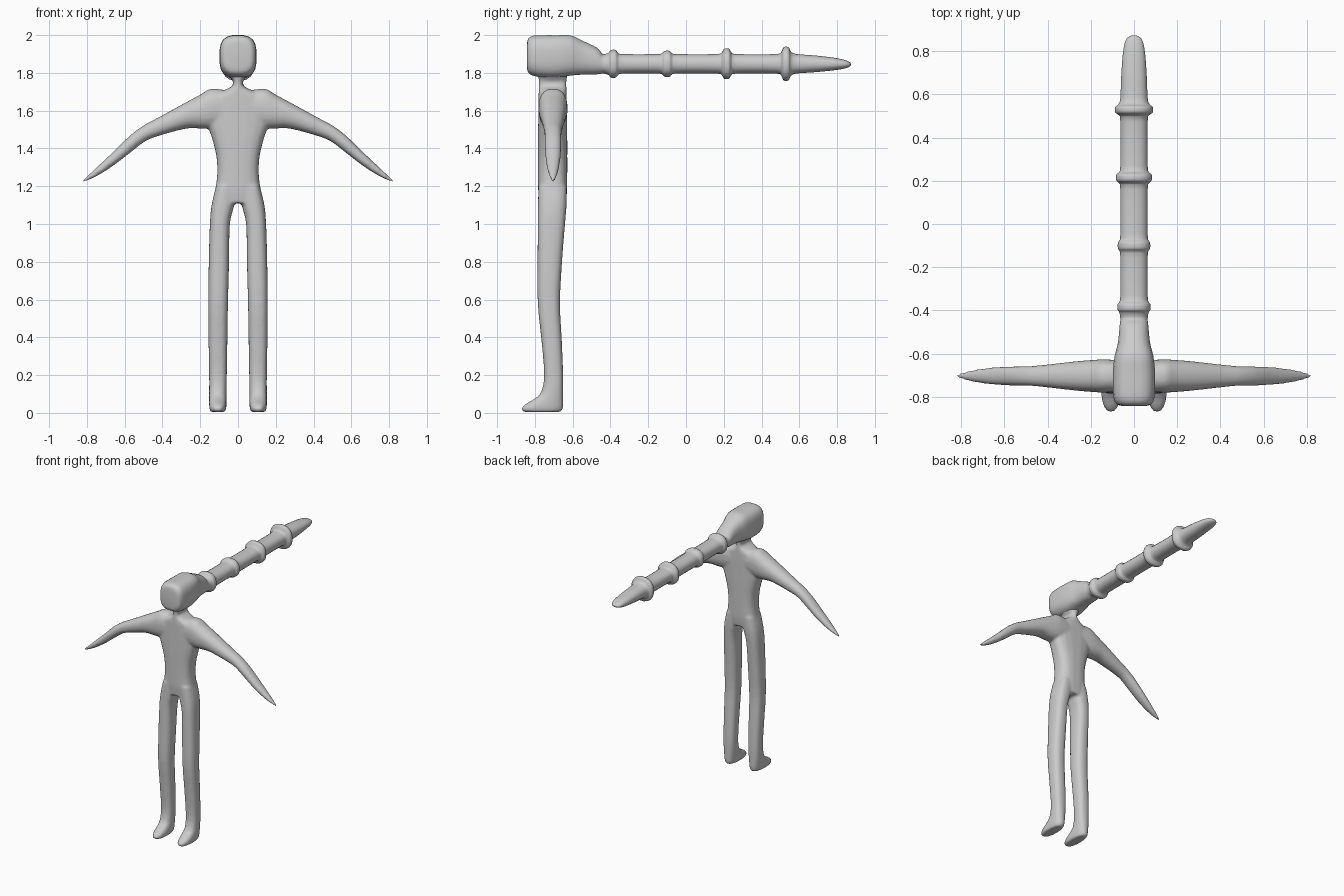
import bpy, bmesh, math
from mathutils import Vector

SIDES = 20
skin = bpy.data.materials.new("light grey")
skin.diffuse_color = (0.6, 0.6, 0.6, 1)


def spline(rows, steps):
    """Catmull-Rom interpolation through rows of numbers."""
    out = []
    for i in range(len(rows) - 1):
        p0, p1 = rows[max(i - 1, 0)], rows[i]
        p2, p3 = rows[i + 1], rows[min(i + 2, len(rows) - 1)]
        for s in range(steps):
            t = s / steps
            out.append([0.5 * (2 * b + (c - a) * t + (2 * a - 5 * b + 4 * c - d) * t * t
                               + (3 * b - a - 3 * c + d) * t ** 3)
                        for a, b, c, d in zip(p0, p1, p2, p3)])
    return out + [list(rows[-1])]


def loft(bm, rows, place, steps=3):
    """Rows: position, centre u, centre v, half u, half v, squareness."""
    rings = []
    for p, cu, cv, hu, hv, n in spline(rows, steps):
        ring = []
        for k in range(SIDES):
            a = 2 * math.pi * (k + 0.5) / SIDES
            c, s = math.cos(a), math.sin(a)
            u = cu + hu * math.copysign(abs(c) ** (2 / n), c)
            v = cv + hv * math.copysign(abs(s) ** (2 / n), s)
            ring.append(bm.verts.new(place(p, u, v)))
        rings.append(ring)
    for a, b in zip(rings, rings[1:]):
        for k in range(SIDES):
            j = (k + 1) % SIDES
            bm.faces.new((a[k], a[j], b[j], b[k]))
    bm.faces.new(rings[0])
    bm.faces.new(rings[-1])


def finish(bm, name):
    bmesh.ops.recalc_face_normals(bm, faces=bm.faces)
    mesh = bpy.data.meshes.new(name)
    bm.to_mesh(mesh)
    bm.free()
    mesh.materials.append(skin)
    mesh.shade_smooth()
    ob = bpy.data.objects.new(name, mesh)
    bpy.context.collection.objects.link(ob)
    return ob


# Body: torso with neck, two arms and two legs fused together
body = bmesh.new()
torso = [(z, 0, -0.706, hx, hy, n) for z, hx, hy, n in (
    (1.11, 0.115, 0.070, 2.6), (1.18, 0.119, 0.077, 2.8), (1.27, 0.110, 0.078, 2.8),
    (1.36, 0.115, 0.078, 2.8), (1.45, 0.137, 0.078, 2.8), (1.52, 0.16, 0.077, 2.8),
    (1.60, 0.17, 0.076, 2.8), (1.67, 0.145, 0.075, 2.6), (1.705, 0.08, 0.074, 2.4),
    (1.73, 0.032, 0.074, 2.4), (1.76, 0.029, 0.075, 2.4), (1.785, 0.05, 0.078, 2.4),
    (1.81, 0.06, 0.078, 2.4))]
loft(body, torso, lambda p, u, v: Vector((u, v, p)))

arm = [(x, -0.704, z, hy, hz, n) for x, z, hy, hz, n in (
    (0.05, 1.615, 0.073, 0.09, 2.4), (0.14, 1.612, 0.077, 0.105, 2.4),
    (0.20, 1.595, 0.074, 0.090, 2.3), (0.28, 1.573, 0.067, 0.069, 2.2),
    (0.44, 1.507, 0.049, 0.047, 2.2), (0.50, 1.477, 0.045, 0.045, 2.2),
    (0.57, 1.424, 0.044, 0.046, 2.2), (0.65, 1.354, 0.040, 0.038, 2.2),
    (0.73, 1.290, 0.030, 0.027, 2), (0.79, 1.247, 0.017, 0.014, 2),
    (0.825, 1.224, 0.006, 0.005, 2))]
# front and back y of the leg at each height
leg = [(z, x, (y0 + y1) / 2, hx, (y1 - y0) / 2, n) for z, x, hx, y0, y1, n in (
    (0.005, 0.107, 0.038, -0.858, -0.664, 2.3), (0.02, 0.107, 0.044, -0.873, -0.652, 2.4),
    (0.045, 0.107, 0.046, -0.853, -0.649, 2.4), (0.075, 0.107, 0.046, -0.802, -0.649, 2.4),
    (0.11, 0.107, 0.046, -0.768, -0.649, 2.4), (0.2, 0.106, 0.047, -0.751, -0.650, 2.6),
    (0.38, 0.106, 0.050, -0.765, -0.657, 2.6), (0.58, 0.105, 0.052, -0.785, -0.667, 2.6),
    (0.80, 0.101, 0.054, -0.786, -0.656, 2.6), (1.00, 0.096, 0.053, -0.785, -0.640, 2.6),
    (1.10, 0.080, 0.060, -0.784, -0.632, 2.6), (1.20, 0.065, 0.052, -0.782, -0.632, 2.6))]
for side in (-1, 1):
    loft(body, arm, lambda p, u, v: Vector((side * p, u, v)))
    loft(body, leg, lambda p, u, v: Vector((side * u, v, p)))
ob = finish(body, "body")
fuse = ob.modifiers.new("fuse", 'REMESH')
fuse.mode = 'VOXEL'
fuse.voxel_size = 0.009
fuse.use_smooth_shade = True
relax = ob.modifiers.new("relax", 'SMOOTH')
relax.factor = 0.5
relax.iterations = 5

# Head running back into a long banded braid
rows = [(y, 0, (z0 + z1) / 2, hx, (z1 - z0) / 2, n) for y, hx, z0, z1, n in (
    (-0.842, 0.060, 1.825, 1.955, 2.6), (-0.835, 0.080, 1.800, 1.982, 2.8),
    (-0.81, 0.094, 1.785, 1.997, 2.9), (-0.76, 0.098, 1.775, 2.0, 3),
    (-0.68, 0.098, 1.775, 2.0, 3), (-0.61, 0.090, 1.785, 1.999, 2.9),
    (-0.55, 0.075, 1.790, 1.972, 2.6), (-0.47, 0.067, 1.792, 1.933, 2.4))]
for y, hx, hz in ((-0.385, 0.077, 0.075), (-0.10, 0.076, 0.070),
                  (0.215, 0.084, 0.082), (0.53, 0.089, 0.091)):
    for d, f in ((-0.055, 0), (-0.025, 0.35), (-0.013, 0.95),
                 (0.013, 0.95), (0.025, 0.35), (0.055, 0)):
        rows.append((y + d, 0, 1.848, 0.064 + (hx - 0.064) * f,
                     0.052 + (hz - 0.052) * f, 2.3))
rows += [(0.68, 0, 1.848, 0.060, 0.045, 2.3), (0.78, 0, 1.847, 0.053, 0.034, 2.3),
         (0.84, 0, 1.846, 0.043, 0.023, 2.2), (0.865, 0, 1.845, 0.028, 0.013, 2),
         (0.873, 0, 1.845, 0.010, 0.005, 2)]
braid = bmesh.new()
loft(braid, rows, lambda p, u, v: Vector((u, p, v)))
finish(braid, "head_and_braid")
